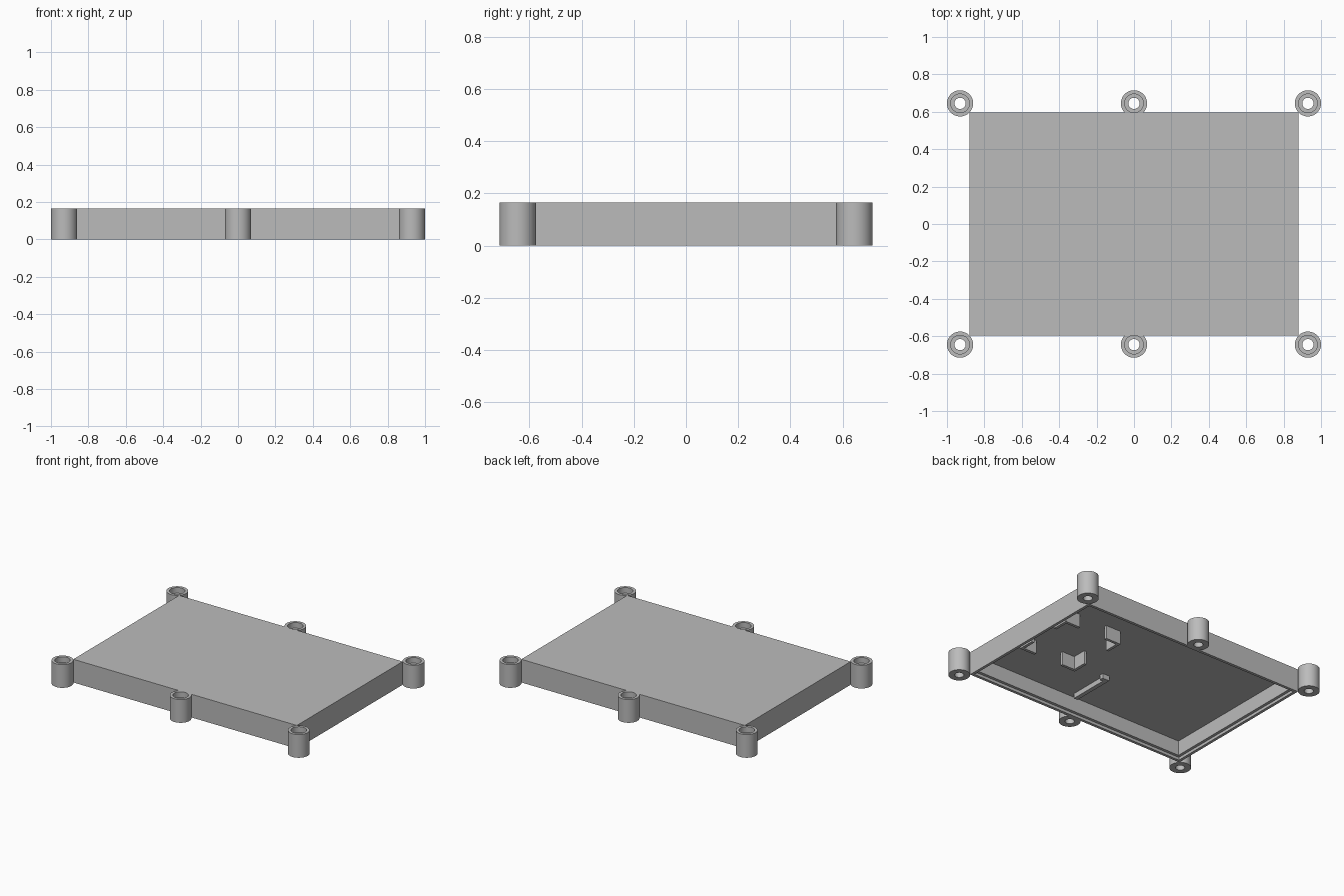
import bpy, bmesh, math

cube = bpy.data.objects.get("Cube")
if cube:
    bpy.data.objects.remove(cube, do_unlink=True)

HX, HY, H = 0.88, 0.595, 0.165      # half length, half depth, height
WALL, LIP, CEIL = 0.04, 0.02, 0.125

grey = bpy.data.materials.new("plain_grey")
grey.use_nodes = True
colour = (0.5, 0.5, 0.5, 1)
grey.diffuse_color = colour
grey.node_tree.nodes["Principled BSDF"].inputs["Base Color"].default_value = colour


def finish(name, bm, loc=(0, 0, 0), smooth=False):
    bmesh.ops.recalc_face_normals(bm, faces=bm.faces)
    mesh = bpy.data.meshes.new(name)
    bm.to_mesh(mesh)
    bm.free()
    mesh.materials.append(grey)
    obj = bpy.data.objects.new(name, mesh)
    obj.location = loc
    bpy.context.collection.objects.link(obj)
    if smooth:
        bpy.ops.object.select_all(action="DESELECT")
        obj.select_set(True)
        bpy.context.view_layer.objects.active = obj
        bpy.ops.object.shade_smooth_by_angle(angle=math.radians(30))
    return obj


def skin(rings, closed):
    """Join loops of points; either close the tube on itself or cap both ends."""
    bm = bmesh.new()
    loops = [[bm.verts.new(p) for p in ring] for ring in rings]
    pairs = list(zip(loops, loops[1:]))
    if closed:
        pairs.append((loops[-1], loops[0]))
    else:
        bm.faces.new(loops[0])
        bm.faces.new(loops[-1])
    for a, b in pairs:
        n = len(a)
        for i in range(n):
            j = (i + 1) % n
            bm.faces.new((a[i], a[j], b[j], b[i]))
    return bm


def prism(name, outline, z0, z1):
    finish(name, skin([[(x, y, z) for x, y in outline] for z in (z0, z1)], False))


def rect(inset, z):
    x, y = HX - inset, HY - inset
    return [(-x, -y, z), (x, -y, z), (x, y, z), (-x, y, z)]


# Hollow lid, open below, with a stepped rim
profile = [(0, H), (0, 0), (LIP, 0), (LIP, LIP), (WALL, LIP), (WALL, CEIL)]
finish("lid_shell", skin([rect(*p) for p in profile], False))


# Screw posts with a counterbored through hole
def circle(r, z, n=64):
    return [(r * math.cos(2 * math.pi * i / n), r * math.sin(2 * math.pi * i / n), z)
            for i in range(n)]


post = [(0.07, 0), (0.07, H), (0.05, H), (0.05, CEIL), (0.03, CEIL), (0.03, 0)]
for side_x, x_name in ((-1, "right"), (0, "middle"), (1, "left")):
    for side_y, y_name in ((-1, "front"), (1, "back")):
        finish(f"screw_post_{y_name}_{x_name}", skin([circle(*p) for p in post], True),
               (0.93 * side_x, 0.645 * side_y, 0), smooth=True)

# Four corner brackets hanging from the ceiling around a board
CX, CY, BX, BY, ARM, T = 0.585, 0.058, 0.21, 0.21, 0.1, 0.02
for sx, x_name in ((-1, "right"), (1, "left")):
    for sy, y_name in ((-1, "front"), (1, "back")):
        shape = [(T, T), (-ARM, T), (-ARM, 0), (0, 0), (0, -ARM), (T, -ARM)]
        outline = [(CX + sx * (BX + u), CY + sy * (BY + v)) for u, v in shape]
        prism(f"corner_bracket_{y_name}_{x_name}", outline, 0.03, CEIL + 0.005)


# Low retaining rib with a small hooked end
rib = [(0.04, -0.52), (0.07, -0.52), (0.07, -0.23), (0.095, -0.23),
       (0.095, -0.2), (0.04, -0.2)]
prism("retaining_rib", rib, 0.09, CEIL + 0.005)
